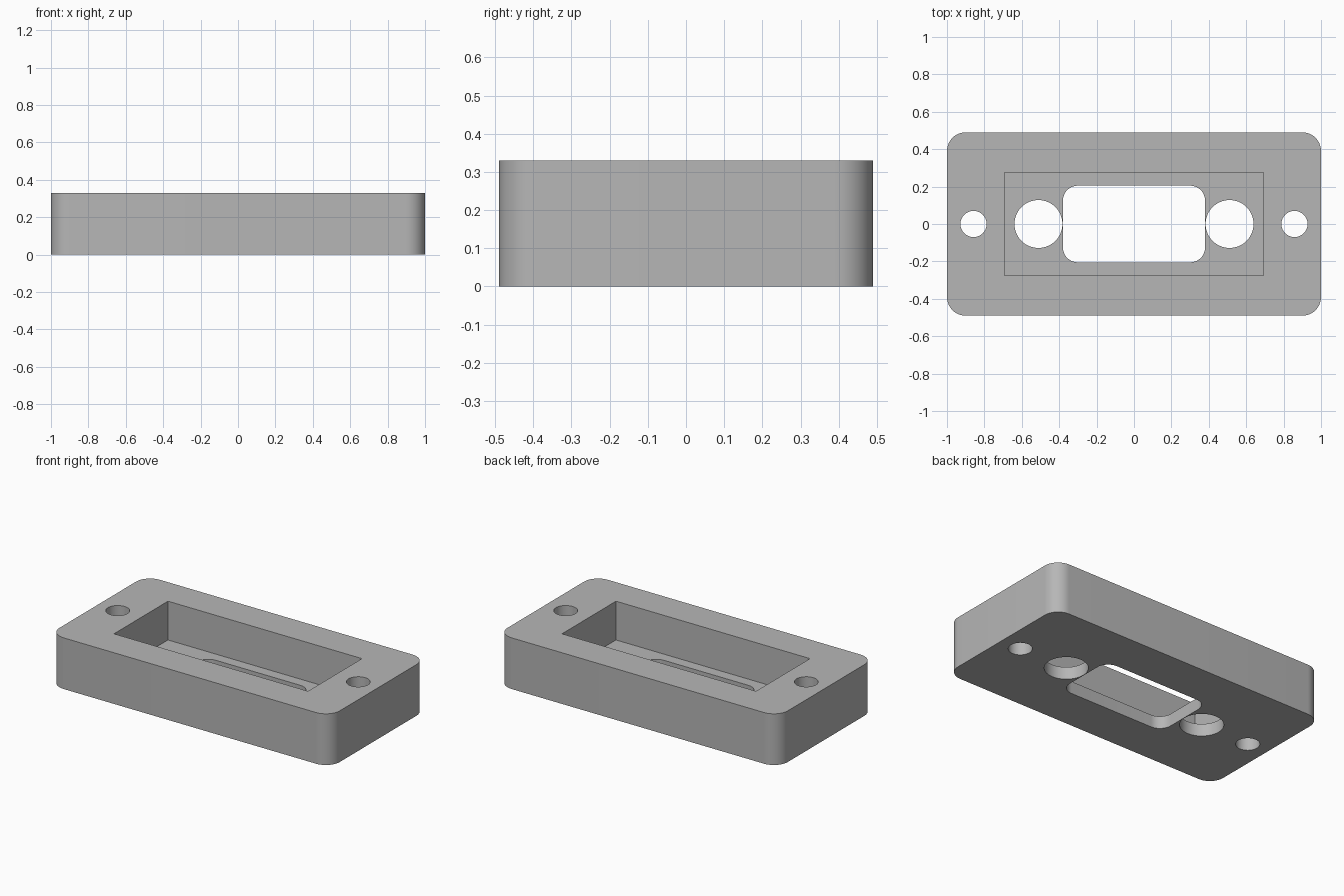
import bpy
import bmesh
from math import cos, sin, pi, radians

old = bpy.data.objects.get("Cube")
if old:
    bpy.data.objects.remove(old, do_unlink=True)

HEIGHT = 0.33
FLOOR = 0.08

grey = bpy.data.materials.new("plain grey")
grey.use_nodes = True
colour = (0.47, 0.47, 0.47, 1)
grey.diffuse_color = colour
grey.node_tree.nodes["Principled BSDF"].inputs["Base Color"].default_value = colour


def rounded_rect(half_x, half_y, radius, steps=12):
    """Counter-clockwise outline with rounded corners."""
    points = []
    for i, (sx, sy) in enumerate([(1, 1), (-1, 1), (-1, -1), (1, -1)]):
        cx, cy = sx * (half_x - radius), sy * (half_y - radius)
        for k in range(steps + 1):
            a = (i + k / steps) * pi / 2
            points.append((cx + radius * cos(a), cy + radius * sin(a)))
    return points


def circle(cx, radius, steps=64):
    angles = [2 * pi * k / steps for k in range(steps)]
    return [(cx + radius * cos(a), radius * sin(a)) for a in angles]


def prism(name, outline, low, high):
    """Upright solid with the given outline."""
    bm = bmesh.new()
    base = bm.faces.new([bm.verts.new((x, y, low)) for x, y in outline])
    top = bmesh.ops.extrude_face_region(bm, geom=[base])["geom"]
    verts = [g for g in top if isinstance(g, bmesh.types.BMVert)]
    bmesh.ops.translate(bm, verts=verts, vec=(0, 0, high - low))
    bmesh.ops.recalc_face_normals(bm, faces=bm.faces)
    mesh = bpy.data.meshes.new(name)
    bm.to_mesh(mesh)
    bm.free()
    mesh.materials.append(grey)
    obj = bpy.data.objects.new(name, mesh)
    bpy.context.collection.objects.link(obj)
    return obj


# Outer block with rounded upright corners
body = prism("mounting_frame", rounded_rect(1, 0.49, 0.1), 0, HEIGHT)

# Pocket from above, window and holes right through
pocket = [(0.692, 0.275), (-0.692, 0.275), (-0.692, -0.275), (0.692, -0.275)]
cutters = [
    prism("pocket_cutter", pocket, FLOOR, HEIGHT + 0.1),
    prism("window_cutter", rounded_rect(0.38, 0.205, 0.08), -0.1, FLOOR + 0.1),
]
for side, s in (("left", 1), ("right", -1)):
    cutters.append(prism(side + "_large_hole_cutter", circle(s * 0.511, 0.128), -0.1, FLOOR + 0.1))
    cutters.append(prism(side + "_screw_hole_cutter", circle(s * 0.858, 0.07), -0.1, HEIGHT + 0.1))

bpy.ops.object.select_all(action="DESELECT")
body.select_set(True)
bpy.context.view_layer.objects.active = body
for cutter in cutters:
    cut = body.modifiers.new(cutter.name, "BOOLEAN")
    cut.operation = "DIFFERENCE"
    cut.solver = "EXACT"
    cut.object = cutter
    bpy.ops.object.modifier_apply(modifier=cut.name)
    bpy.data.objects.remove(cutter, do_unlink=True)

bpy.ops.object.shade_smooth_by_angle(angle=radians(30))
